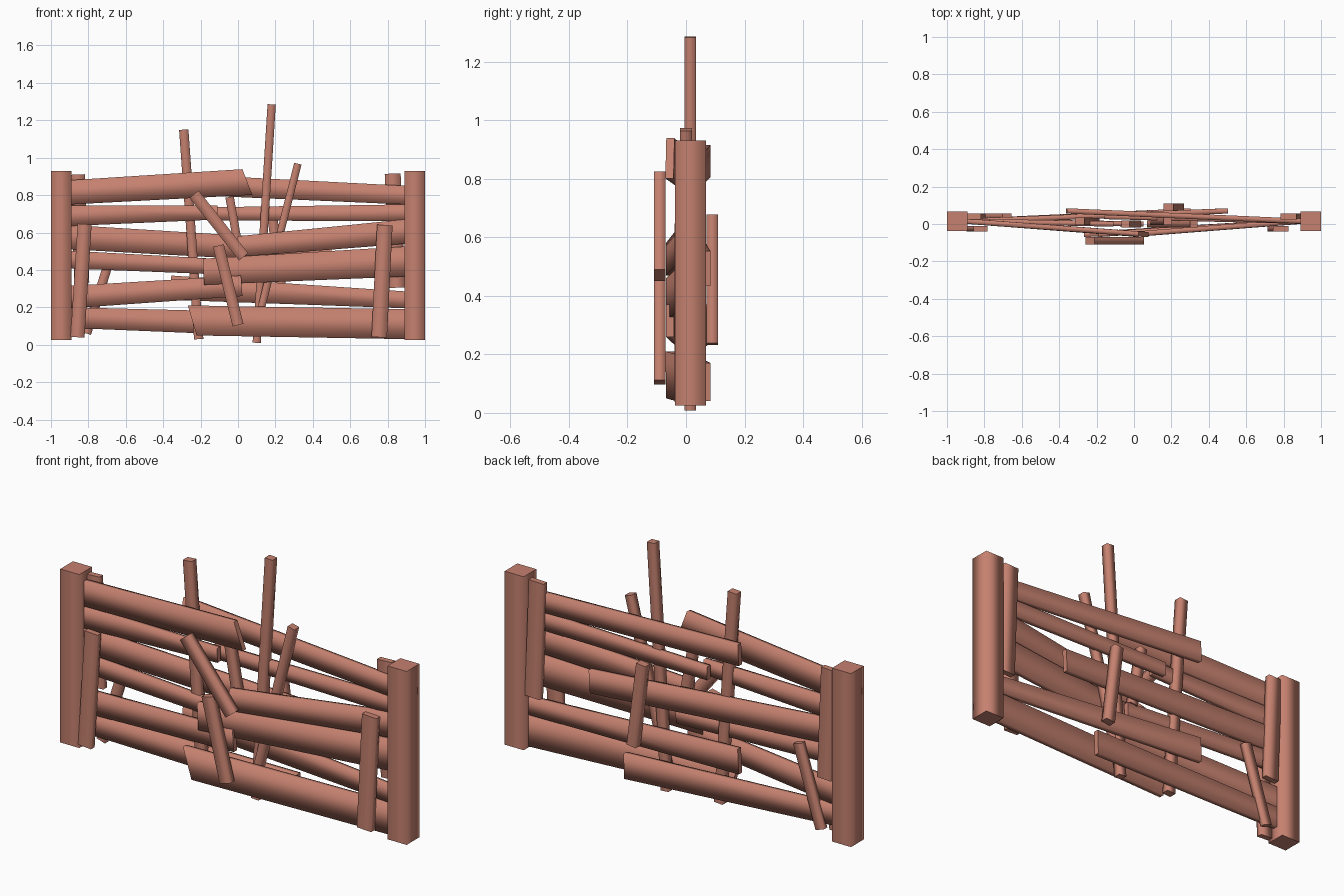
import bpy
import bmesh
from mathutils import Vector

cube = bpy.data.objects.get("Cube")
if cube:
    bpy.data.objects.remove(cube)

wood = bpy.data.materials.new("reddish_wood")
wood.use_nodes = True
colour = (0.56, 0.22, 0.16, 1)
wood.diffuse_color = colour
wood.node_tree.nodes["Principled BSDF"].inputs["Base Color"].default_value = colour

# Depth layers, from the front of the fence to the back
OUTER_FRONT, FRONT, BRACE_FRONT, MIDDLE = -0.09, -0.055, -0.025, 0
POST, BRACE_BACK, BACK, OUTER_BACK = 0.015, 0.04, 0.07, 0.09
LEFT, RIGHT = 1, -1


def plank(name, start, end, widths, depth, skews=(0, 0)):
    """Tapered four-sided board; each skew slants the cut at one end."""
    start, end = Vector(start), Vector(end)
    along = (end - start).normalized()
    across = Vector((-along.z, 0, along.x)).normalized()
    back = Vector((0, depth / 2, 0))
    bm = bmesh.new()
    rings = []
    for centre, width, skew in zip((start, end), widths, skews):
        side = (across * width + along * skew) / 2
        corners = (-side - back, side - back, side + back, back - side)
        rings.append([bm.verts.new(centre + corner) for corner in corners])
    caps = [bm.faces.new(ring) for ring in rings]
    bmesh.ops.bridge_loops(bm, edges=[edge for cap in caps for edge in cap.edges])
    bmesh.ops.recalc_face_normals(bm, faces=bm.faces)
    # Rounded look along the length, crisp sawn ends
    for face in bm.faces:
        face.smooth = True
    for cap in caps:
        for edge in cap.edges:
            edge.smooth = False
    mesh = bpy.data.meshes.new(name)
    bm.to_mesh(mesh)
    bm.free()
    mesh.materials.append(wood)
    bpy.context.collection.objects.link(bpy.data.objects.new(name, mesh))


def rail(name, side, post_height, tip_x, tip_height, layer, width=0.12, tip_width=0.12, skew=0):
    """Sloping rail from a post to a free broken tip."""
    root = (side * 0.895, POST, post_height)
    tip = (tip_x, layer, tip_height)
    plank(name, root, tip, (width, tip_width), 0.028, (0, skew))


def stick(name, foot, head, layer, width, depth=0.04):
    """Upright or leaning stick inside one depth layer; foot and head are (x, z)."""
    ends = [(x, layer, z) for x, z in (foot, head)]
    plank(name, *ends, (width, width), depth)


# Posts
for name, side in (("left_post", LEFT), ("right_post", RIGHT)):
    stick(name, foot=(side * 0.945, 0.025), head=(side * 0.945, 0.93),
          layer=POST, width=0.11, depth=0.105)

# Rails held by the right post, top to bottom
rail("right_top_rail", RIGHT, post_height=0.815, tip_x=0.05, tip_height=0.87,
     layer=FRONT, width=0.13, tip_width=0.14, skew=-0.045)
rail("right_second_rail", RIGHT, post_height=0.69, tip_x=-0.11, tip_height=0.707,
     layer=MIDDLE, width=0.11, tip_width=0.075)
rail("right_third_rail", RIGHT, post_height=0.575, tip_x=0.5, tip_height=0.493,
     layer=BACK, width=0.13)
rail("right_fourth_rail", RIGHT, post_height=0.455, tip_x=0.05, tip_height=0.41,
     layer=MIDDLE, width=0.095, tip_width=0.08)
rail("right_fifth_rail", RIGHT, post_height=0.255, tip_x=0.02, tip_height=0.315,
     layer=FRONT, tip_width=0.11)
rail("right_bottom_rail", RIGHT, post_height=0.145, tip_x=0.3, tip_height=0.105,
     layer=BACK, width=0.11, tip_width=0.13)

# Rails held by the left post, top to bottom
rail("left_top_rail", LEFT, post_height=0.8, tip_x=-0.36, tip_height=0.86,
     layer=BACK, width=0.1, tip_width=0.11)
rail("left_second_rail", LEFT, post_height=0.705, tip_x=-0.16, tip_height=0.7,
     layer=BRACE_BACK, width=0.09, tip_width=0.07)
rail("left_third_rail", LEFT, post_height=0.605, tip_x=0, tip_height=0.525,
     layer=FRONT, width=0.13, tip_width=0.11)
rail("left_fourth_rail", LEFT, post_height=0.445, tip_x=-0.185, tip_height=0.39,
     layer=FRONT, width=0.16, tip_width=0.14)
rail("left_fifth_rail", LEFT, post_height=0.24, tip_x=-0.36, tip_height=0.305,
     layer=BACK, width=0.09, tip_width=0.13)
rail("left_bottom_rail", LEFT, post_height=0.11, tip_x=-0.245, tip_height=0.13,
     layer=FRONT, width=0.16, tip_width=0.16, skew=-0.05)

# Braces beside the posts
stick("right_front_brace", foot=(-0.858, 0.04), head=(-0.82, 0.645),
      layer=BRACE_FRONT, width=0.075, depth=0.03)
stick("right_back_brace", foot=(-0.835, 0.33), head=(-0.858, 0.91),
      layer=BRACE_BACK, width=0.08, depth=0.03)
stick("left_front_brace", foot=(0.755, 0.04), head=(0.785, 0.64),
      layer=BRACE_FRONT, width=0.083, depth=0.03)
stick("left_back_brace", foot=(0.85, 0.305), head=(0.827, 0.915),
      layer=BRACE_BACK, width=0.085, depth=0.03)
stick("right_back_prop", foot=(-0.81, 0.06), head=(-0.68, 0.475),
      layer=BRACE_BACK, width=0.05, depth=0.03)

# Stakes threaded between the rails
stick("right_stake", foot=(-0.21, 0.03), head=(-0.29, 1.15), layer=POST, width=0.05)
stick("middle_stake", foot=(0.1, 0.01), head=(0.18, 1.285), layer=POST, width=0.044)
stick("left_stake", foot=(0.09, 0.06), head=(0.32, 0.968), layer=MIDDLE, width=0.04)
stick("short_stake", foot=(0.015, 0.45), head=(-0.045, 0.79), layer=MIDDLE, width=0.045)

# Loose sticks leaning on the faces
stick("front_upper_stick", foot=(0.03, 0.47), head=(-0.235, 0.805),
      layer=OUTER_FRONT, width=0.063)
stick("front_lower_stick", foot=(0, 0.105), head=(-0.105, 0.53),
      layer=OUTER_FRONT, width=0.06)
stick("back_stick", foot=(0.24, 0.235), head=(0.185, 0.675),
      layer=OUTER_BACK, width=0.053)
